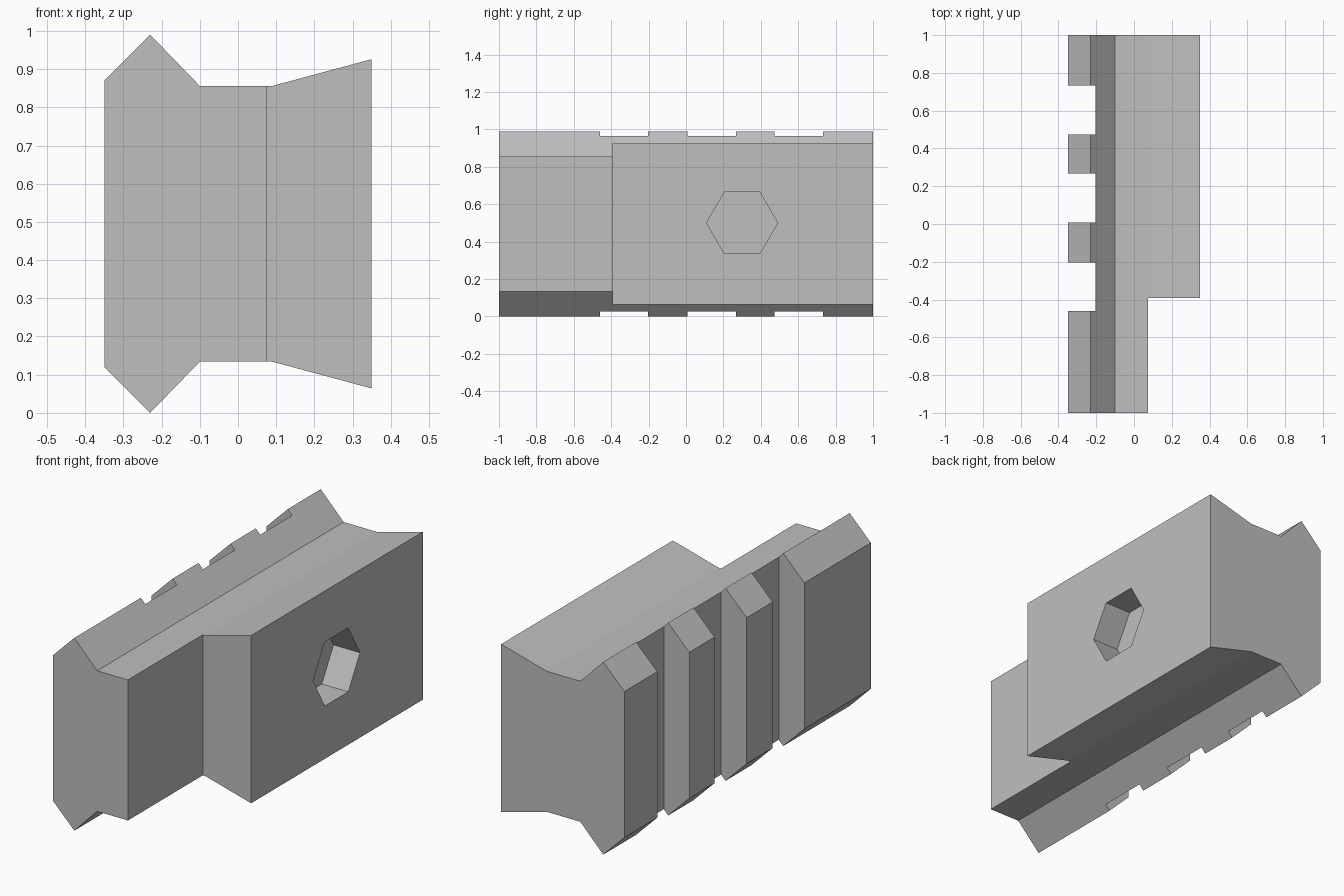
import bpy, bmesh
from math import pi
from mathutils import Matrix

cube = bpy.data.objects.get("Cube")
if cube:
    bpy.data.objects.remove(cube, do_unlink=True)

grey = bpy.data.materials.new("plain_grey")
grey.use_nodes = True
colour = (0.52, 0.52, 0.52, 1)
grey.diffuse_color = colour
grey.node_tree.nodes["Principled BSDF"].inputs["Base Color"].default_value = colour


def make_object(name, bm):
    bmesh.ops.recalc_face_normals(bm, faces=bm.faces)
    mesh = bpy.data.meshes.new(name)
    bm.to_mesh(mesh)
    bm.free()
    mesh.materials.append(grey)
    obj = bpy.data.objects.new(name, mesh)
    bpy.context.collection.objects.link(obj)
    return obj


def box(name, x0, x1, y0, y1, z0=-0.2, z1=1.2):
    bm = bmesh.new()
    bmesh.ops.create_cube(bm, size=1)
    bmesh.ops.scale(bm, vec=(x1 - x0, y1 - y0, z1 - z0), verts=bm.verts)
    bmesh.ops.translate(bm, vec=((x0 + x1) / 2, (y0 + y1) / 2, (z0 + z1) / 2), verts=bm.verts)
    return make_object(name, bm)


def cut(target, cutter):
    mod = target.modifiers.new(cutter.name, "BOOLEAN")
    mod.operation = "DIFFERENCE"
    mod.solver = "EXACT"
    mod.object = cutter
    bpy.context.view_layer.objects.active = target
    bpy.ops.object.modifier_apply(modifier=mod.name)
    bpy.data.objects.remove(cutter, do_unlink=True)


# Jaw body: symmetric cross-section (x, half height) swept along y
mid = 0.495
half = [(-0.35, 0.375), (-0.23, 0.495), (-0.1, 0.361), (0.09, 0.361), (0.35, 0.431)]
outline = [(x, mid - h) for x, h in half] + [(x, mid + h) for x, h in reversed(half)]
bm = bmesh.new()
face = bm.faces.new([bm.verts.new((x, -1, z)) for x, z in outline])
swept = bmesh.ops.extrude_face_region(bm, geom=[face], use_keep_orig=True)
bmesh.ops.translate(bm, vec=(0, 2, 0),
                    verts=[v for v in swept["geom"] if isinstance(v, bmesh.types.BMVert)])
body = make_object("jaw_body", bm)

# Step at the front of the thick side
cut(body, box("step_cutter", 0.075, 0.6, -1.2, -0.393))

# Three vertical grooves across the gripping side
for y0, y1 in ((-0.46, -0.203), (0.008, 0.268), (0.473, 0.733)):
    cut(body, box("groove_cutter", -0.6, -0.205, y0, y1))

# Blind hexagonal socket
bm = bmesh.new()
bmesh.ops.create_cone(bm, cap_ends=True, segments=6, radius1=0.19, radius2=0.19, depth=0.3)
bmesh.ops.rotate(bm, matrix=Matrix.Rotation(pi / 6, 3, "Z"), verts=bm.verts)
bmesh.ops.rotate(bm, matrix=Matrix.Rotation(pi / 2, 3, "Y"), verts=bm.verts)
# Turn a corner of the hexagon towards y
corner = max(v.co.y for v in bm.verts)
if corner < 0.18:
    bmesh.ops.rotate(bm, matrix=Matrix.Rotation(pi / 6, 3, "X"), verts=bm.verts)
bmesh.ops.translate(bm, vec=(0.35, 0.3, 0.5), verts=bm.verts)
cut(body, make_object("socket_cutter", bm))
